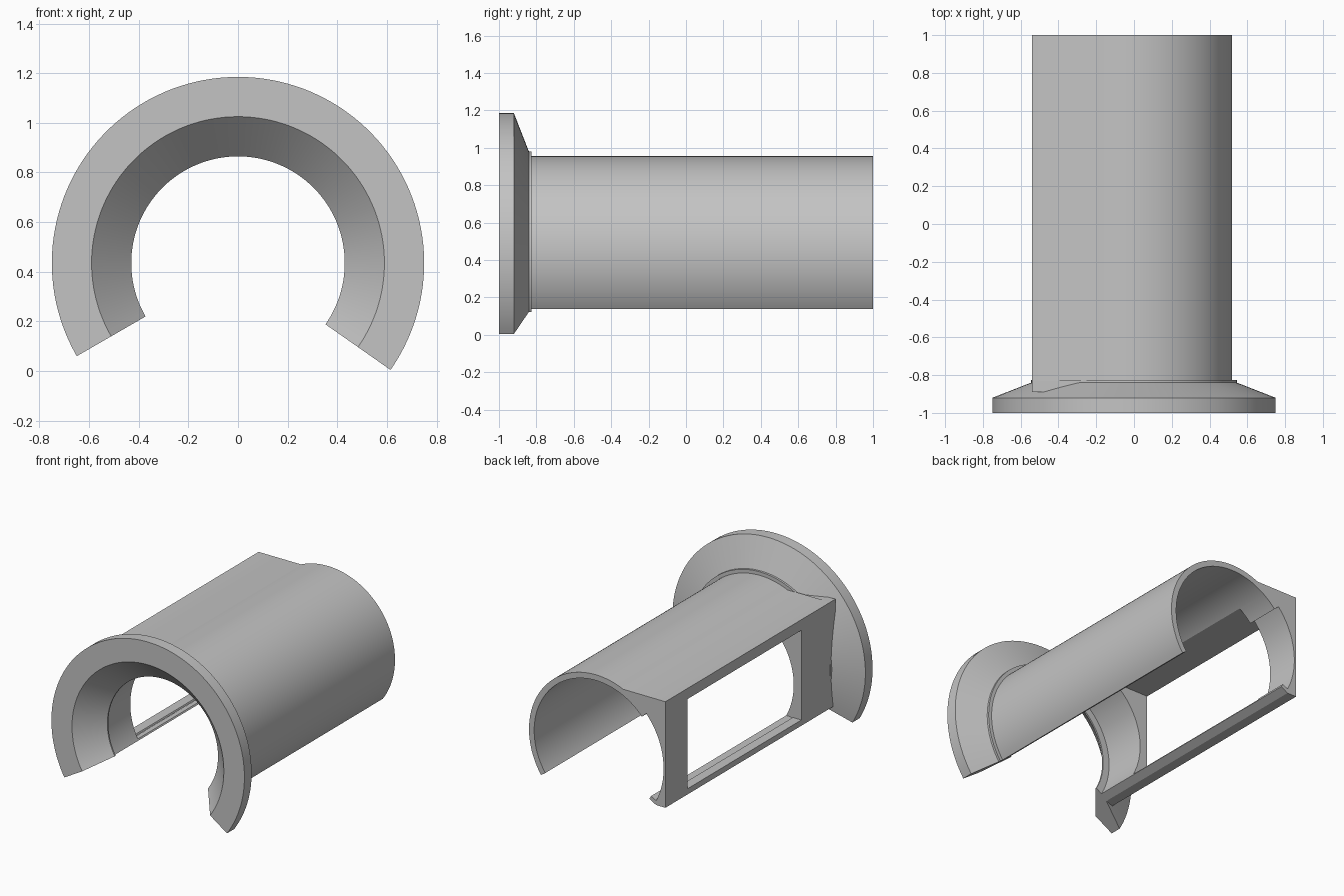
import bpy, bmesh
from math import cos, sin, radians

cube = bpy.data.objects.get("Cube")
if cube:
    bpy.data.objects.remove(cube, do_unlink=True)

CZ = 0.435              # height of the tube axis
START, END = -35, 210   # open arc of the tube, in degrees
BOX_X, BOX_TOP, BOX_BOTTOM = -0.54, 0.91, 0.165

grey = bpy.data.materials.new("plain_grey")
grey.use_nodes = True
grey.diffuse_color = (0.55, 0.55, 0.55, 1)
grey.node_tree.nodes["Principled BSDF"].inputs["Base Color"].default_value = (0.55, 0.55, 0.55, 1)


def arc(r, a, b, n=48):
    angles = [radians(a + (b - a) * i / n) for i in range(n + 1)]
    return [(r * cos(t), CZ + r * sin(t)) for t in angles]


def loft(name, rings):
    """Skin a row of matching closed rings and cap both ends."""
    bm = bmesh.new()
    rows = [[bm.verts.new(p) for p in ring] for ring in rings]
    for a, b in zip(rows, rows[1:]):
        for i in range(len(a)):
            j = (i + 1) % len(a)
            bm.faces.new((a[i], a[j], b[j], b[i]))
    bm.faces.new(rows[0])
    bm.faces.new(rows[-1])
    bmesh.ops.recalc_face_normals(bm, faces=bm.faces)
    mesh = bpy.data.meshes.new(name)
    bm.to_mesh(mesh)
    bm.free()
    mesh.materials.append(grey)
    obj = bpy.data.objects.new(name, mesh)
    bpy.context.collection.objects.link(obj)
    return obj


def extrude(name, profile, y0, y1):
    return loft(name, [[(x, y, z) for x, z in profile] for y in (y0, y1)])


def cut(obj, cutter):
    cutter.hide_render = True
    mod = obj.modifiers.new("cut", 'BOOLEAN')
    mod.operation, mod.solver, mod.object = 'DIFFERENCE', 'EXACT', cutter
    bpy.context.view_layer.objects.active = obj
    bpy.ops.object.modifier_apply(modifier=mod.name)
    bpy.data.objects.remove(cutter, do_unlink=True)


def smooth(obj):
    bpy.ops.object.select_all(action='DESELECT')
    obj.select_set(True)
    bpy.context.view_layer.objects.active = obj
    bpy.ops.object.shade_smooth_by_angle(angle=radians(25))


# Corners of the square side of the body, ending on the open cut
side = [(BOX_X, BOX_TOP), (BOX_X, BOX_BOTTOM), (-0.468, BOX_BOTTOM)]

# Tube body with a square side
body = extrude("tube_body", arc(0.52, START, 114, 64) + side + arc(0.48, END, START, 96), -0.83, 1)

# Shallow recess inside the square side
recess = arc(0.526, 138, 207) + arc(0.4, 207, 138)
cut(body, extrude("recess_cutter", recess, -0.51, 1.1))

# Rectangular side window
window = [(-0.7, 0.205), (-0.2, 0.205), (-0.2, 0.835), (-0.7, 0.835)]
cut(body, extrude("window_cutter", window, -0.51, 0.755))

# Square side carried forward into the flange
collar = extrude("side_collar", side + arc(0.5, END, 114), -0.89, -0.83)

# Flared flange, turned about the tube axis: (radius, y)
section = [(0.59, -1), (0.75, -1), (0.75, -0.92), (0.545, -0.84),
           (0.545, -0.825), (0.43, -0.825), (0.43, -0.836)]
steps = 96
rings = []
for i in range(steps + 1):
    t = radians(START + (END - START) * i / steps)
    rings.append([(r * cos(t), y, CZ + r * sin(t)) for r, y in section])
flange = loft("flange", rings)

for part in (body, collar, flange):
    smooth(part)
